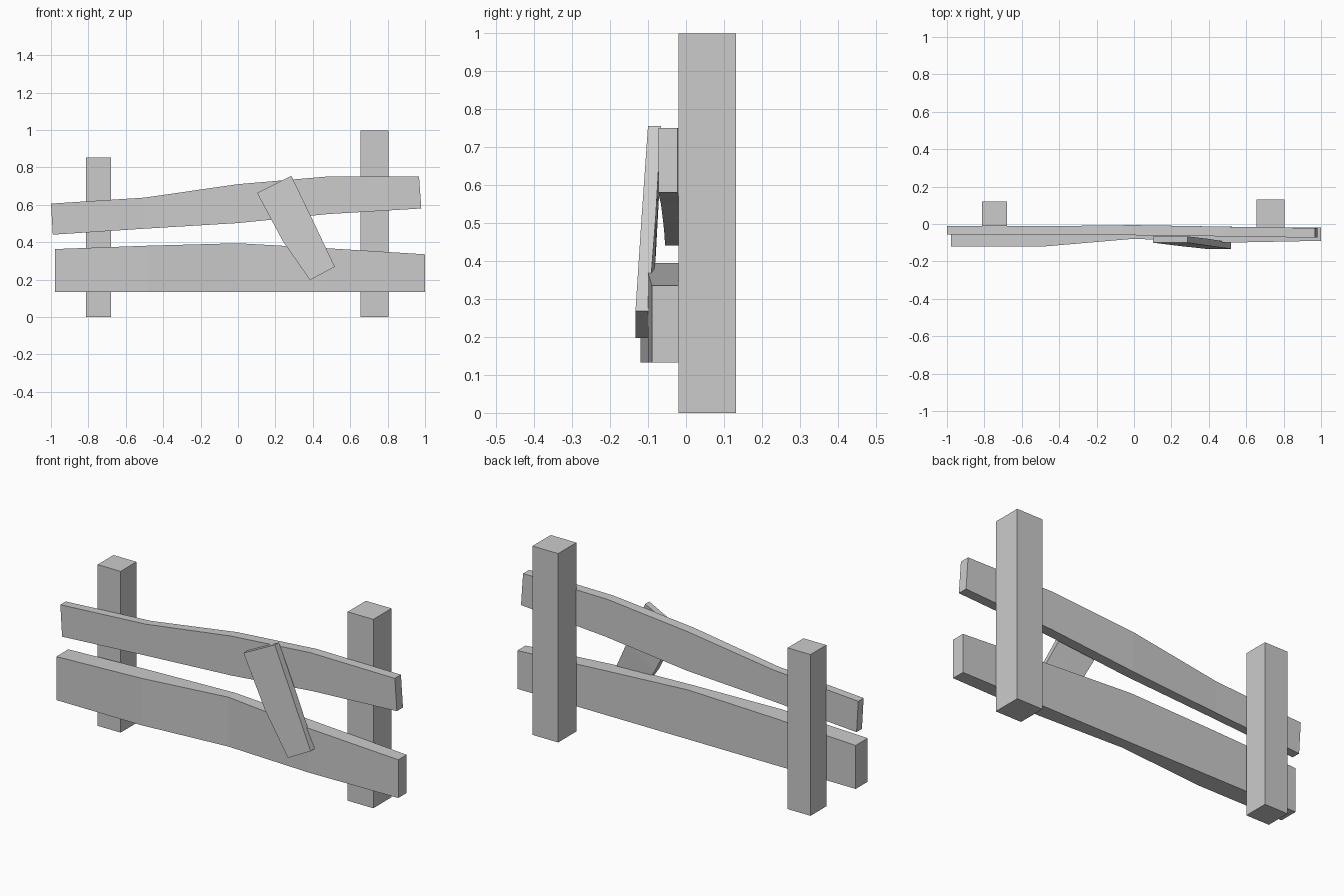
import bpy, bmesh

if "Cube" in bpy.data.objects:
    bpy.data.objects.remove(bpy.data.objects["Cube"])


def loft(name, sections):
    """Skin a board through successive four-cornered sections."""
    bm = bmesh.new()
    rings = [[bm.verts.new(p) for p in s] for s in sections]
    for a, b in zip(rings, rings[1:]):
        for i in range(4):
            j = (i + 1) % 4
            bm.faces.new((a[i], a[j], b[j], b[i]))
    bm.faces.new(rings[0][::-1])
    bm.faces.new(rings[-1])
    bmesh.ops.recalc_face_normals(bm, faces=bm.faces[:])
    mesh = bpy.data.meshes.new(name)
    bm.to_mesh(mesh)
    bm.free()
    bpy.context.collection.objects.link(bpy.data.objects.new(name, mesh))


def post(name, x0, x1, y0, y1, height):
    loft(name, [[(x0, y0, z), (x1, y0, z), (x1, y1, z), (x0, y1, z)] for z in (0, height)])


def rail(name, stations):
    # station: bottom x, top x, front y, back y, bottom z, top z
    loft(name, [[(xb, f, b), (xb, k, b), (xt, k, t), (xt, f, t)]
                for xb, xt, f, k, b, t in stations])


# Posts
post("left_post", -0.812, -0.678, -0.012, 0.12, 0.852)
post("right_post", 0.655, 0.805, -0.02, 0.132, 0.998)

# Warped rails
rail("upper_rail", [
    (-0.99, -1.0, -0.055, -0.010, 0.44, 0.606),
    (-0.5, -0.5, -0.057, -0.012, 0.472, 0.638),
    (0.0, 0.0, -0.06, -0.006, 0.502, 0.71),
    (0.48, 0.47, -0.066, -0.014, 0.55, 0.75),
    (0.98, 0.968, -0.073, -0.022, 0.58, 0.75)])
rail("lower_rail", [
    (-0.978, -0.978, -0.12, -0.02, 0.133, 0.363),
    (-0.48, -0.48, -0.12, -0.02, 0.133, 0.381),
    (0.0, 0.0, -0.079, -0.02, 0.133, 0.394),
    (0.48, 0.48, -0.1, -0.02, 0.133, 0.367),
    (1.0, 1.0, -0.09, -0.02, 0.133, 0.335)])

# Loose slanted board: left x/z, right x/z, front y, back y
board = [
    (0.102, 0.663, 0.285, 0.755, -0.1, -0.066),
    (0.24, 0.405, 0.402, 0.512, -0.117, -0.08),
    (0.385, 0.197, 0.518, 0.268, -0.133, -0.099)]
loft("loose_board", [[(xl, f, zl), (xr, f, zr), (xr, k, zr), (xl, k, zl)]
                     for xl, zl, xr, zr, f, k in board])
